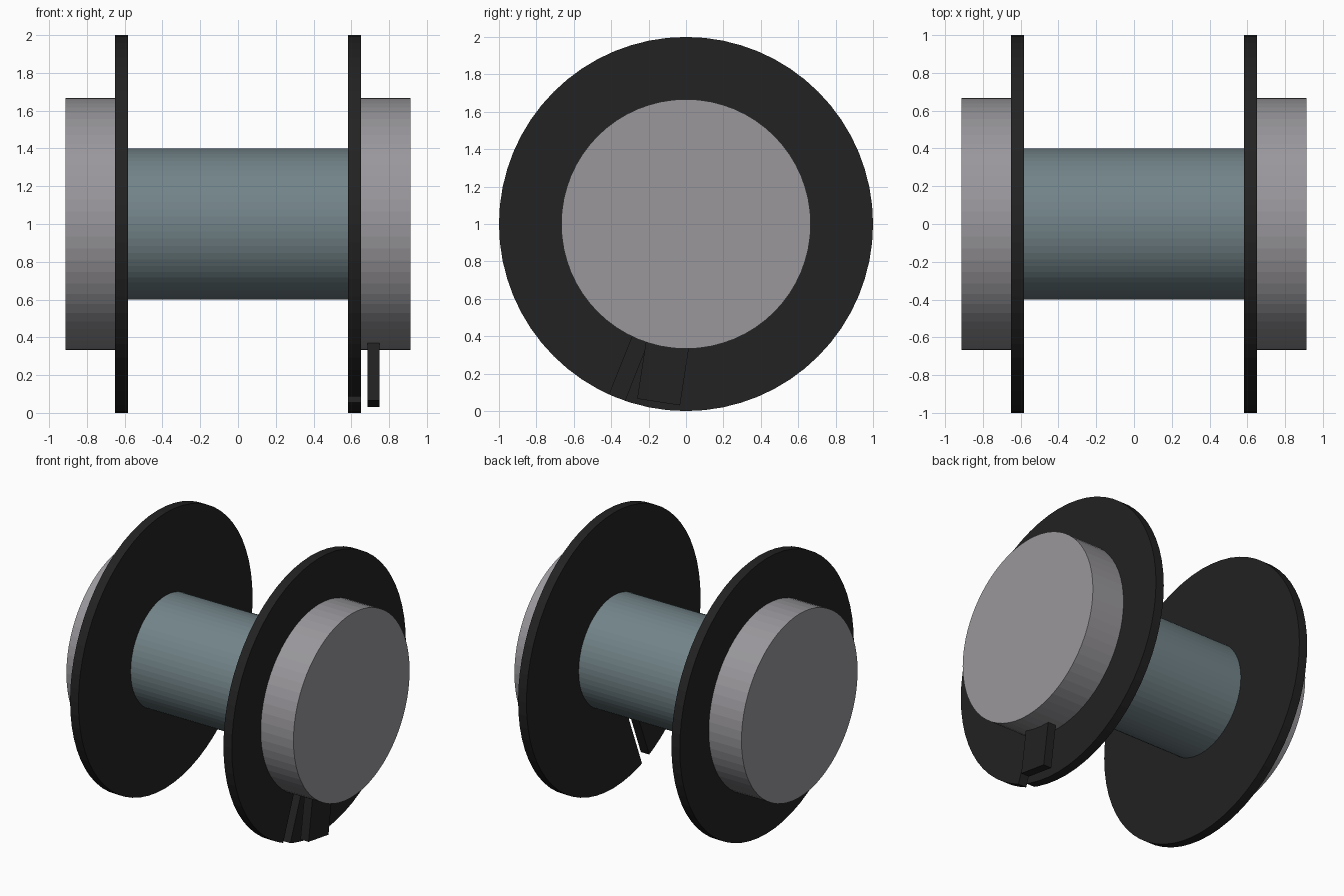
import bpy, bmesh, math

if "Cube" in bpy.data.objects:
    bpy.data.objects.remove(bpy.data.objects["Cube"])


def material(name, rgb):
    m = bpy.data.materials.new(name)
    m.diffuse_color = (*rgb, 1)
    m.use_nodes = True
    m.node_tree.nodes["Principled BSDF"].inputs["Base Color"].default_value = m.diffuse_color
    return m


BLACK = material("matte black", (0.016, 0.016, 0.016))
GREY = material("warm grey", (0.32, 0.31, 0.33))
SLATE = material("slate blue", (0.17, 0.23, 0.25))
SEGS = 64
CZ = 1.0  # height of the shared axis


def extrude_x(name, outline, x0, x1, mat):
    """Solid made from a (y, z) outline, z relative to the axis, between x0 and x1."""
    bm = bmesh.new()
    face = bm.faces.new([bm.verts.new((x0, y, z + CZ)) for y, z in outline])
    ext = bmesh.ops.extrude_face_region(bm, geom=[face])
    for v in ext["geom"]:
        if isinstance(v, bmesh.types.BMVert):
            v.co.x = x1
    bmesh.ops.recalc_face_normals(bm, faces=bm.faces[:])
    me = bpy.data.meshes.new(name)
    bm.to_mesh(me)
    bm.free()
    me.materials.append(mat)
    ob = bpy.data.objects.new(name, me)
    bpy.context.collection.objects.link(ob)
    return ob


def polar(r, a):
    """Point at angle a measured from straight down towards the front."""
    return (-r * math.sin(a), -r * math.cos(a))


def radial(a, r, side):
    """Point at distance r along direction a, shifted sideways."""
    y, z = polar(r, a)
    return (y - side * math.cos(a), z + side * math.sin(a))


def circle(r):
    return [polar(r, 2 * math.pi * i / SEGS) for i in range(SEGS)]


# Central axle
extrude_x("axle", circle(0.4), -0.60, 0.60, SLATE)

# Plain left disc and both end hubs
extrude_x("left_disc", circle(1.0), -0.65, -0.583, BLACK)
for side, s in (("left", -1), ("right", 1)):
    extrude_x(side + "_hub", circle(0.667), s * 0.648, s * 0.913, GREY)

# Right disc with a narrow radial slot cut in from the rim
slot, half = math.radians(21.65), math.radians(2.55)
rim = [polar(1.0, 2 * math.pi * i / SEGS) for i in range(SEGS)
       if abs(2 * math.pi * i / SEGS - slot) > half + 0.005]
first = sum(1 for i in range(SEGS) if 2 * math.pi * i / SEGS < slot - half - 0.005)
w = math.sin(half)
notch = [polar(1.0, slot - half), radial(slot, 0.45, -w),
         radial(slot, 0.45, w), polar(1.0, slot + half)]
extrude_x("right_disc", rim[:first] + notch + rim[first:], 0.583, 0.65, BLACK)

# Small tab under the right hub
tab = math.radians(8.75)
extrude_x("tab", [radial(tab, 0.60, -0.116), radial(tab, 0.60, 0.116),
                  radial(tab, 0.963, 0.116), radial(tab, 0.963, -0.116)],
          0.685, 0.75, BLACK)
